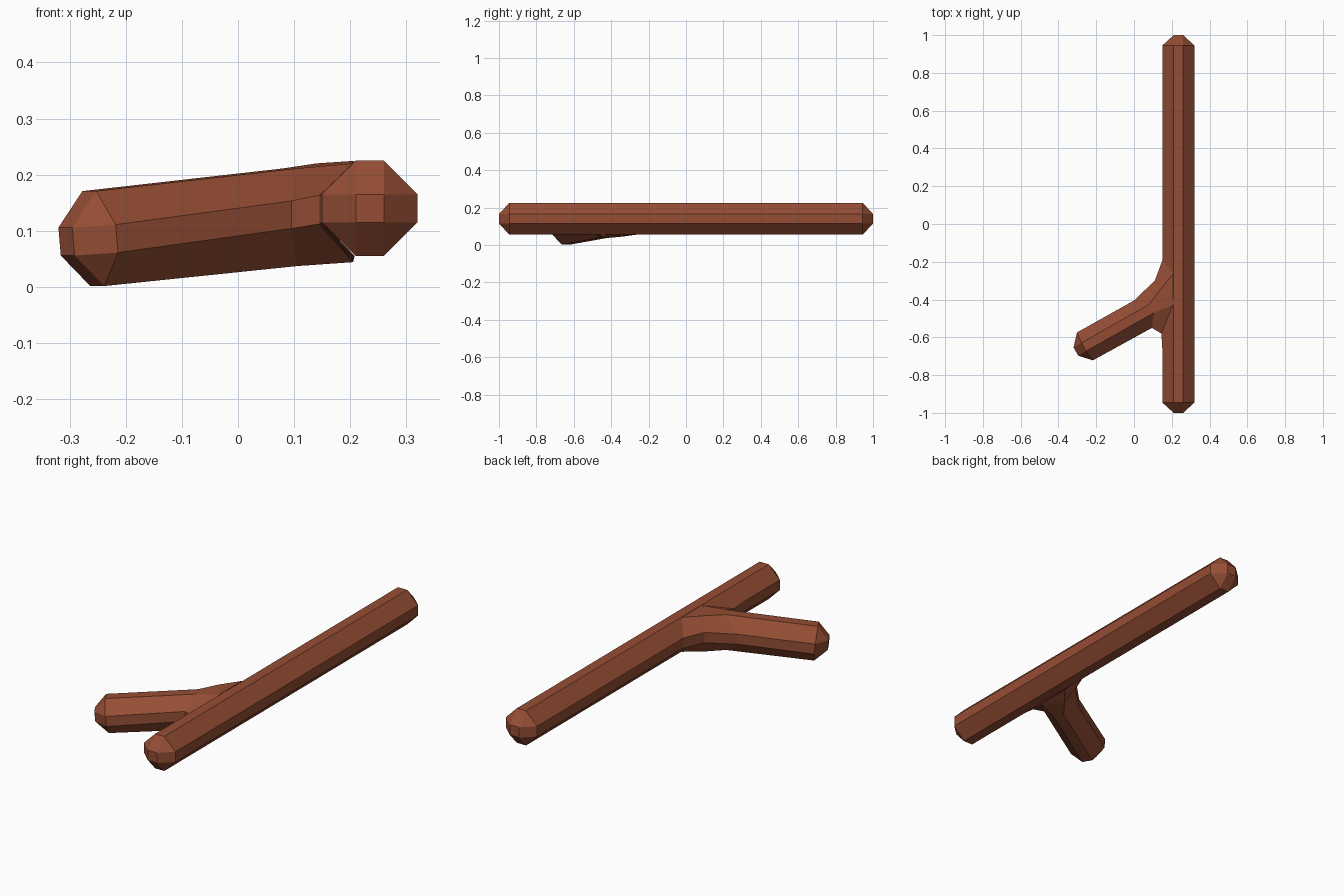
import bpy, bmesh
from mathutils import Vector

if "Cube" in bpy.data.objects:
    bpy.data.objects.remove(bpy.data.objects["Cube"])

A, B = 0.025, 0.085          # half widths of the octagon's flats and of its whole
CAP = 0.055
# order: top outer, top inner, inner upper, inner lower, bottom inner, bottom outer, outer lower, outer upper
OCT = [(A, B), (-A, B), (-B, A), (-B, -A), (-A, -B), (A, -B), (B, -A), (B, A)]

wood = bpy.data.materials.new("bark_red")
wood.diffuse_color = (0.30, 0.075, 0.035, 1)
wood.use_nodes = True
wood.node_tree.nodes["Principled BSDF"].inputs["Base Color"].default_value = wood.diffuse_color


def ring(bm, c, side, up):
    return [bm.verts.new(c + side * u + up * w) for u, w in OCT]


def bridge(bm, r1, r2):
    for i in range(8):
        j = (i + 1) % 8
        bm.faces.new((r1[i], r1[j], r2[j], r2[i]))


def cap(bm, r, c, side, up):
    # small square tip, four trapezoids and four corner triangles
    q = [bm.verts.new(c + side * u + up * w) for u, w in ((A, A), (-A, A), (-A, -A), (A, -A))]
    bm.faces.new(q)
    for k in range(4):
        n = (k + 1) % 4
        bm.faces.new((r[2 * k], r[2 * k + 1], q[n], q[k]))
        bm.faces.new((r[2 * k + 1], r[(2 * k + 2) % 8], q[n]))


def finish(bm, name):
    bmesh.ops.remove_doubles(bm, verts=bm.verts, dist=1e-4)
    bmesh.ops.recalc_face_normals(bm, faces=bm.faces)
    me = bpy.data.meshes.new(name)
    bm.to_mesh(me)
    bm.free()
    me.materials.append(wood)
    bpy.context.collection.objects.link(bpy.data.objects.new(name, me))


# main stick along y
bm = bmesh.new()
X, Z = Vector((1, 0, 0)), Vector((0, 0, 1))
ends = []
for s in (-1, 1):
    r = ring(bm, Vector((0.235, s * (1 - CAP), 0.14)), X, Z)
    cap(bm, r, Vector((0.235, s, 0.14)), X, Z)
    ends.append(r)
bridge(bm, *ends)
finish(bm, "main_stick")

# side branch: straight octagon flaring into the stick
bm = bmesh.new()
d = Vector((-0.86, -0.49, -0.095)).normalized()
side = Z.cross(d).normalized() * -1
up = d.cross(side).normalized()
if up.z < 0:
    up = -up
c = Vector((-0.258, -0.647, 0.086))
tip = ring(bm, c, side, up)
cap(bm, tip, c + d * CAP, side, up)
# xy of (outer crease, inner crease, inner side, outer side) and z of (top, upper, lower, bottom)
stations = [
    ((0.08, -0.425), (0.105, -0.47), (0.095, -0.55), (0.0, -0.405), (0.211, 0.153, 0.104, 0.037)),
    ((0.14, -0.345), (0.205, -0.43), (0.145, -0.58), (0.11, -0.30), (0.220, 0.163, 0.112, 0.044)),
    ((0.207, -0.265), (0.208, -0.43), (0.151, -0.68), (0.151, -0.19), (0.2245, 0.165, 0.115, 0.055)),
]
prev = tip
for to, ti, si, so, (zt, zu, zl, zb) in stations:
    drop = 0.01 if so[0] == 0.0 else 0     # outer side begins to bend further down the slope
    pts = [(*to, zt), (*ti, zt), (*si, zu), (*si, zl), (*ti, zb), (*to, zb),
           (*so, zl - drop), (*so, zu - drop)]
    cur = [bm.verts.new(p) for p in pts]
    bridge(bm, prev, cur)
    prev = cur
finish(bm, "side_branch")
